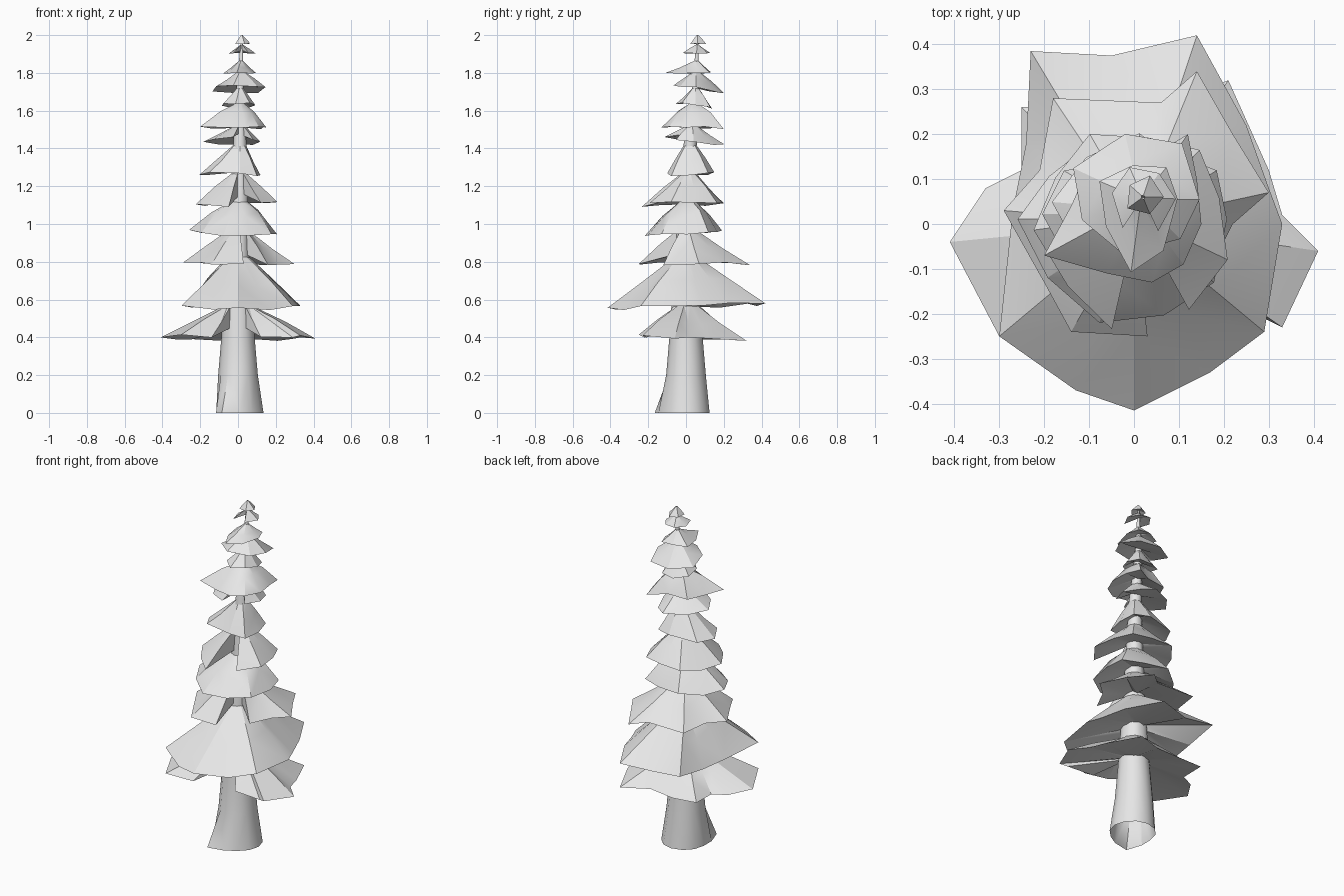
import bpy
import bmesh
import random
from math import cos, sin, radians, pi
from mathutils import Vector

random.seed(7)
cube = bpy.data.objects.get("Cube")
if cube:
    bpy.data.objects.remove(cube, do_unlink=True)

# One pale grey for the whole tree
grey = bpy.data.materials.new("pale_grey")
grey.use_nodes = True
colour = (0.8, 0.8, 0.8, 1)
grey.diffuse_color = colour
grey.node_tree.nodes["Principled BSDF"].inputs["Base Color"].default_value = colour


def blend(stops, z):
    """Interpolate a vector between height stops."""
    for (low, a), (high, b) in zip(stops, stops[1:]):
        if z <= high:
            return Vector(a).lerp(Vector(b), max(0, (z - low) / (high - low)))
    return Vector(stops[-1][1])


# Trunk centre line (x, y) and radius by height
TRUNK = [(0, (0.01, 0, 0.125)), (0.2, (0, 0, 0.105)), (0.4, (0, 0, 0.088)),
         (0.8, (0, 0, 0.062)), (1.4, (0.01, 0.02, 0.036)),
         (1.7, (0.01, 0.05, 0.02)), (1.97, (0.02, 0.06, 0.005))]


def trunk_at(z):
    return blend(TRUNK, z)


def loft(name, rings, closed=True, angle=30):
    """Join rings of points, lowest first, into one surface."""
    bm = bmesh.new()
    loops = [[bm.verts.new(p) for p in ring] for ring in rings]
    count = len(loops[0])
    for low, high in zip(loops, loops[1:]):
        for i in range(count if closed else count - 1):
            j = (i + 1) % count
            bm.faces.new((low[i], low[j], high[j], high[i]))
    if not closed:
        bm.faces.new([loop[0] for loop in loops])
        bm.faces.new([loop[-1] for loop in reversed(loops)])
    bmesh.ops.triangulate(bm, faces=bm.faces[:])
    mesh = bpy.data.meshes.new(name)
    bm.to_mesh(mesh)
    bm.free()
    mesh.materials.append(grey)
    obj = bpy.data.objects.new(name, mesh)
    bpy.context.collection.objects.link(obj)
    bpy.ops.object.select_all(action="DESELECT")
    obj.select_set(True)
    bpy.context.view_layer.objects.active = obj
    bpy.ops.object.shade_smooth_by_angle(angle=radians(angle))


def skirt(name, rim, top, closed=True, bulge=0.0):
    """Drooping bough from the trunk out to a ragged rim, with a shallow underside."""
    centre = trunk_at(top)
    under, middle, collar = [], [], []
    for point in rim:
        out = Vector((point.x - centre.x, point.y - centre.y, 0)).normalized()
        inner = Vector((centre.x, centre.y, top)) + out * centre.z * 0.9
        half = point.lerp(inner, 0.5 + random.uniform(-0.05, 0.05))
        half.z += (bulge + random.uniform(-0.06, 0.06)) * (top - point.z)
        middle.append(half)
        collar.append(inner)
        base = inner.copy()
        base.z = point.z + 0.3 * (top - point.z)
        under.append(base)
    loft(name, [under, rim, middle, collar], closed, angle=25)


def ragged(points, rim, rise, tilt=0.0):
    """Place plan points at the rim height, uneven and tilted front to back."""
    return [Vector((x, y, rim + tilt * y + random.uniform(0, rise))) for x, y in points]


def tier(name, left, right, front, back, rim, top,
         gap=None, sides=9, bulge=0.0, tilt=0.0):
    """Skirt that fills the given extents; gap is a (start, end) angle left open."""
    centre = trunk_at(top)
    start, end = (gap[1], gap[0] + 360) if gap else (0, 360)
    points = []
    for i in range(sides):
        a = radians(start + (end - start) * i / (sides - 1 if gap else sides))
        reach = 1.04 if i % 2 else 0.95
        reach += random.uniform(-0.05, 0.05)
        x = cos(a) * abs((right if cos(a) > 0 else left) - centre.x)
        y = sin(a) * abs((back if sin(a) > 0 else front) - centre.y)
        points.append((centre.x + x * reach, centre.y + y * reach))
    skirt(name, ragged(points, rim, 0.15 * (top - rim), tilt), top, gap is None, bulge)


# Hollow trunk with a root flaring out at the front
rings = []
SIDES = 12
for z, _ in TRUNK:
    cx, cy, r = trunk_at(z)
    ring = []
    for i in range(SIDES):
        a = 2 * pi * i / SIDES
        flare = max(0, cos(a - radians(-120))) ** 8 * max(0, 0.2 - z) * 0.33
        ring.append((cx + (r + flare) * cos(a), cy + (r + flare) * sin(a), z))
    rings.append(ring)
loft("trunk", rings, angle=40)

# Lowest branches, open at the front
lowest = [(0.12, -0.2), (0.29, -0.21), (0.33, -0.23), (0.41, -0.06), (0.33, 0.02),
          (0.3, 0.12), (0.21, 0.32), (0.05, 0.26), (-0.1, 0.27), (-0.25, 0.26),
          (-0.25, 0.12), (-0.33, 0.08), (-0.41, -0.04), (-0.3, -0.25), (-0.14, -0.22)]
skirt("lowest_branches", ragged(lowest, 0.39, 0.02, tilt=-0.03), 0.57, closed=False)

# Widest branches, longest at front and back
widest = [(0.33, 0), (0.3, 0.08), (0.25, 0.22), (0.14, 0.42), (-0.05, 0.375),
          (-0.23, 0.385), (-0.24, 0.18), (-0.27, 0.03), (-0.3, -0.25),
          (-0.13, -0.37), (0, -0.415), (0.17, -0.33), (0.29, -0.24)]
skirt("widest_branches", ragged(widest, 0.55, 0.03, tilt=0.02), 0.83)

# Lower branches, open at the front left
lower = [(0.16, -0.12), (0.22, 0), (0.3, 0.07), (0.22, 0.2), (0.14, 0.34),
         (0.06, 0.27), (-0.18, 0.28), (-0.21, 0.12), (-0.29, 0.03),
         (-0.2, -0.13), (-0.14, -0.24), (0.03, -0.25)]
skirt("lower_branches", ragged(lower, 0.78, 0.02), 0.97, closed=False)

# Upper tiers, shrinking towards the tip
tier("lower_middle_branches", left=-0.26, right=0.22, front=-0.23, back=0.19,
     rim=0.945, top=1.12, sides=10, bulge=0.12, tilt=0.06)
tier("middle_branches", left=-0.21, right=0.21, front=-0.24, back=0.21,
     rim=1.09, top=1.27, gap=(-105, -55), sides=10)
tier("middle_inner_branches", left=-0.21, right=0.13, front=-0.11, back=0.15,
     rim=1.25, top=1.42, sides=8)
tier("upper_middle_branches", left=-0.18, right=0.11, front=-0.11, back=0.2,
     rim=1.435, top=1.52, gap=(-100, -40), sides=8, tilt=-0.12)
upper_wide = [(0.15, 0), (0.14, 0.1), (0.12, 0.2), (0.02, 0.14), (-0.1, 0.13),
              (-0.14, 0.04), (-0.2, -0.07), (-0.06, -0.11), (0.04, -0.13), (0.11, -0.09)]
skirt("upper_wide_branches", ragged(upper_wide, 1.5, 0.02), 1.64, bulge=0.12)
tier("upper_small_branches", left=-0.09, right=0.1, front=-0.05, back=0.15,
     rim=1.625, top=1.72, sides=7, tilt=-0.12)
tier("upper_branches", left=-0.145, right=0.16, front=-0.06, back=0.21,
     rim=1.72, top=1.81, sides=7, tilt=-0.15)
tier("high_branches", left=-0.08, right=0.1, front=-0.1, back=0.14,
     rim=1.795, top=1.865, sides=7)
tier("highest_branches", left=-0.05, right=0.09, front=-0.03, back=0.13,
     rim=1.9, top=1.95, gap=(-130, -60), sides=6)
tier("tip_branches", left=-0.02, right=0.07, front=0.02, back=0.11,
     rim=1.95, top=2.0, sides=5)
